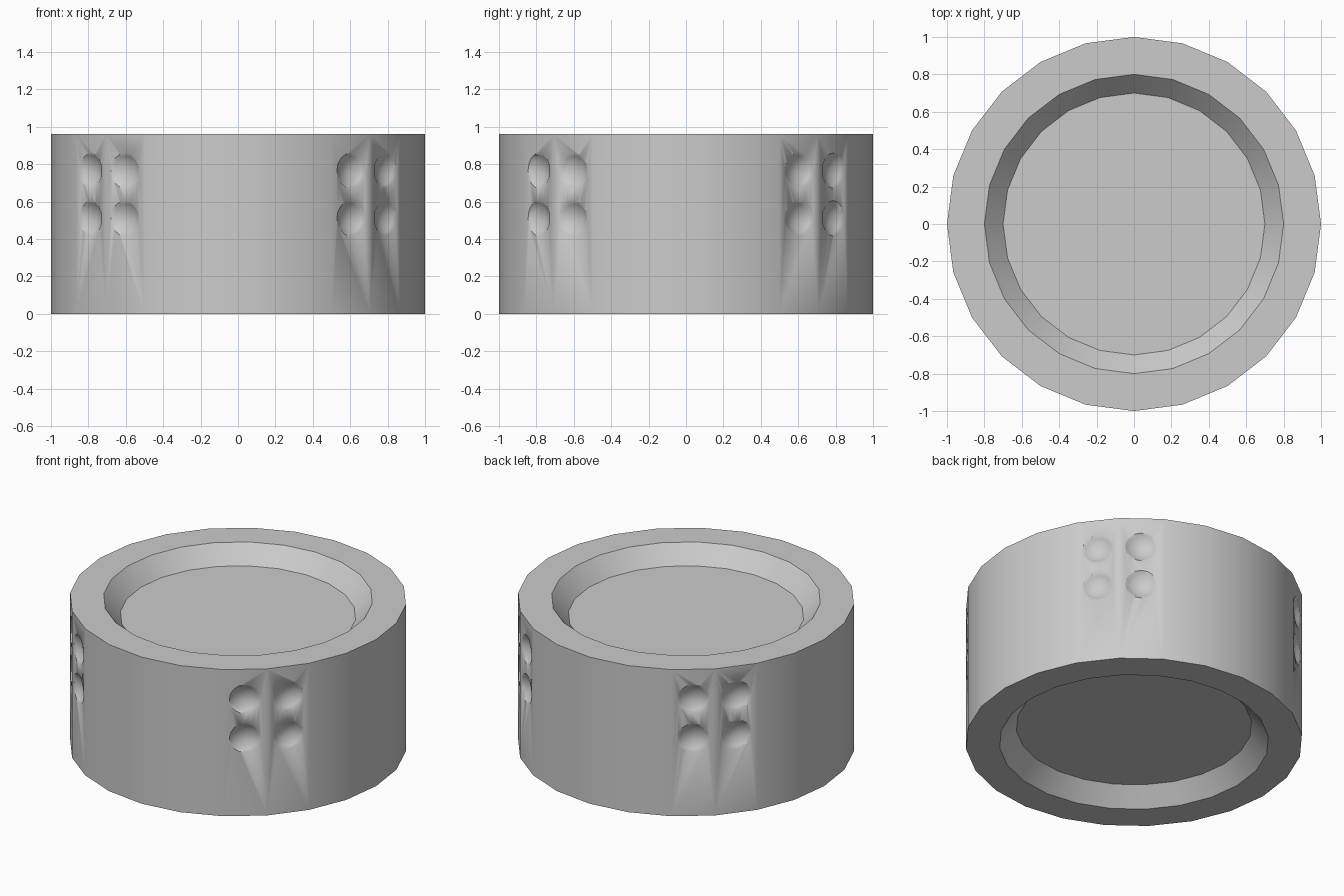
import bpy, bmesh
from math import pi, cos, sin, radians, tan
from mathutils import Matrix, Vector

cube = bpy.data.objects.get("Cube")
if cube:
    bpy.data.objects.remove(cube, do_unlink=True)

HEIGHT, SIDES = 0.96, 24
RECESS = 0.11

grey = bpy.data.materials.new("light grey")
grey.use_nodes = True
colour = (0.6, 0.6, 0.6, 1)
grey.diffuse_color = colour
bsdf = next(n for n in grey.node_tree.nodes if n.type == 'BSDF_PRINCIPLED')
bsdf.inputs["Base Color"].default_value = colour


def lathe(bm, profile, sides, matrix=Matrix()):
    """Revolve (radius, height) points; the ends are closed with flat faces."""
    rings = [[bm.verts.new(matrix @ Vector((r * cos(2 * pi * i / sides),
                                            r * sin(2 * pi * i / sides), z)))
              for i in range(sides)] for r, z in profile]
    for low, high in zip(rings, rings[1:]):
        for i in range(sides):
            j = (i + 1) % sides
            bm.faces.new((low[i], low[j], high[j], high[i]))
    bm.faces.new(rings[0][::-1])
    bm.faces.new(rings[-1])


def make_object(name, bm):
    mesh = bpy.data.meshes.new(name)
    bmesh.ops.recalc_face_normals(bm, faces=bm.faces)
    bm.to_mesh(mesh)
    bm.free()
    mesh.materials.append(grey)
    obj = bpy.data.objects.new(name, mesh)
    bpy.context.collection.objects.link(obj)
    return obj


# Drum with a bevelled recess in the top and the bottom
bm = bmesh.new()
lathe(bm, [(0.7, RECESS), (0.8, 0), (1, 0), (1, HEIGHT),
           (0.8, HEIGHT), (0.7, HEIGHT - RECESS)], SIDES)
drum = make_object("drum", bm)

# Shallow round dimples: two by two on each diagonal of the wall
radius, slope = 0.095, radians(42)
ball = radius / sin(slope)
cap = [(ball * sin(slope * t), ball * (cos(slope) - cos(slope * t)))
       for t in (0.1, 0.35, 0.6, 0.8, 1)]
cap.append((radius + 0.01 / tan(slope), 0.01))
apothem = cos(pi / SIDES)
bm = bmesh.new()
for quarter in range(4):
    for side in (-1, 1):
        angle = pi / 4 + quarter * pi / 2 + side * pi / SIDES
        for z in (0.51, 0.765):
            place = (Matrix.Rotation(angle, 4, 'Z')
                     @ Matrix.Translation((apothem, 0, z))
                     @ Matrix.Rotation(pi / 2, 4, 'Y'))
            lathe(bm, cap, 16, place)
cutter = make_object("dimple_cutter", bm)
cutter.hide_render = True

cut = drum.modifiers.new("dimples", 'BOOLEAN')
cut.operation = 'DIFFERENCE'
cut.solver = 'EXACT'
cut.object = cutter
bpy.context.view_layer.objects.active = drum
drum.select_set(True)
cutter.select_set(False)
bpy.ops.object.modifier_apply(modifier=cut.name)
bpy.data.objects.remove(cutter, do_unlink=True)

# Smooth wall and dimples, crisp rims
bpy.ops.object.shade_smooth_by_angle(angle=radians(44))
